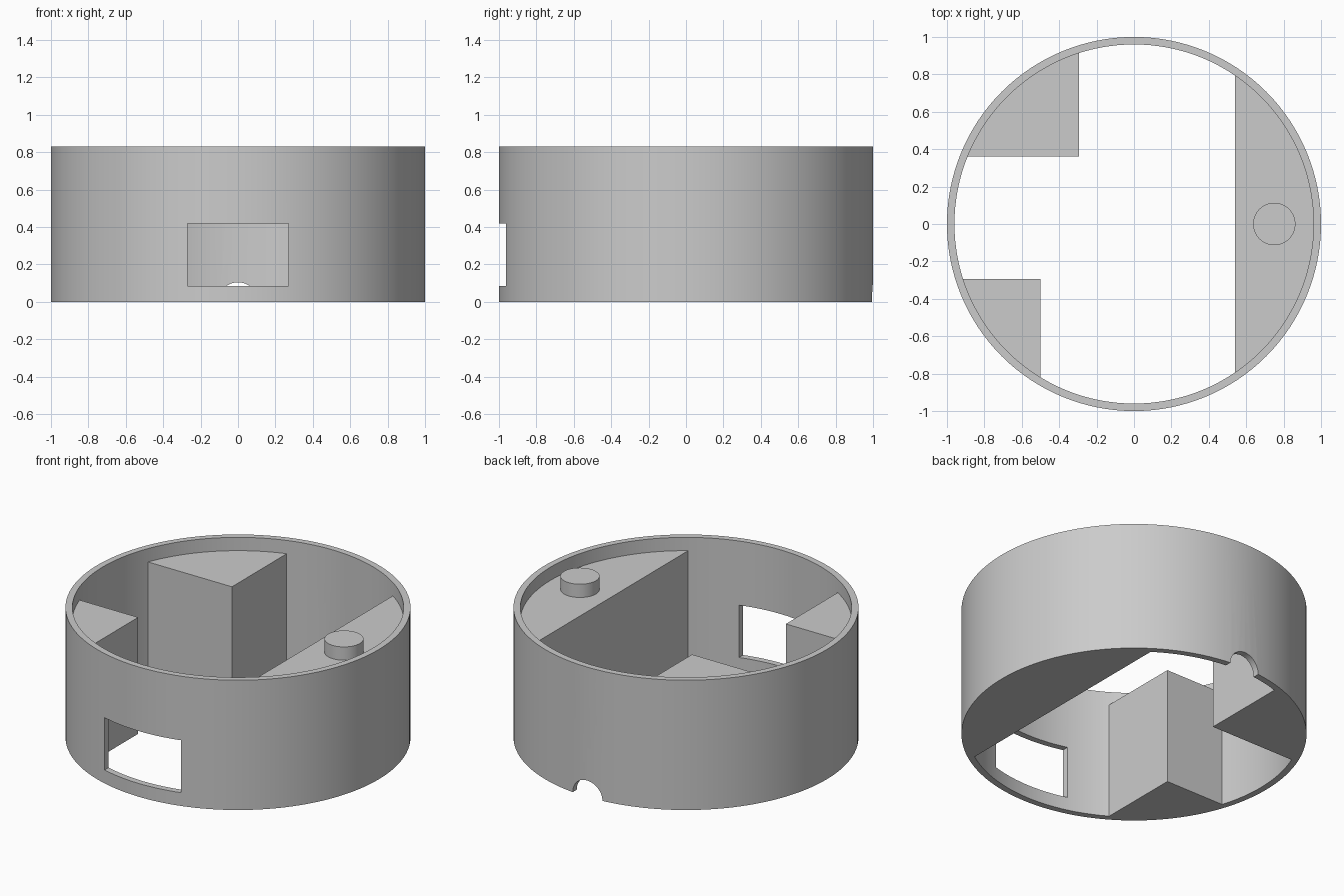
import bpy, bmesh
from math import pi, sin, cos, acos, asin

OUTER, INNER, HEIGHT = 1.0, 0.96, 0.83
SHELF = 0.745
SEAT_R = INNER + 0.003      # blocks bed slightly into the wall
SEGMENTS = 128

if "Cube" in bpy.data.objects:
    bpy.data.objects.remove(bpy.data.objects["Cube"], do_unlink=True)

grey = bpy.data.materials.new("plain grey")
grey.use_nodes = True
grey.diffuse_color = (0.6, 0.6, 0.6, 1)
grey.node_tree.nodes["Principled BSDF"].inputs["Base Color"].default_value = (0.6, 0.6, 0.6, 1)


def arc(radius, start, end, steps):
    return [(radius * cos(start + (end - start) * i / steps),
             radius * sin(start + (end - start) * i / steps)) for i in range(steps + 1)]


def prism(name, outline, z0, z1):
    """Extrude a closed xy outline from z0 to z1."""
    bm = bmesh.new()
    face = bm.faces.new([bm.verts.new((x, y, z0)) for x, y in outline])
    top = bmesh.ops.extrude_face_region(bm, geom=[face])["geom"]
    for v in top:
        if isinstance(v, bmesh.types.BMVert):
            v.co.z = z1
    bmesh.ops.recalc_face_normals(bm, faces=bm.faces)
    mesh = bpy.data.meshes.new(name)
    bm.to_mesh(mesh)
    bm.free()
    mesh.materials.append(grey)
    obj = bpy.data.objects.new(name, mesh)
    bpy.context.collection.objects.link(obj)
    return obj


def disc(name, radius, z0, z1, sides=SEGMENTS):
    return prism(name, arc(radius, 0, 2 * pi, sides)[:-1], z0, z1)


def activate(obj):
    bpy.ops.object.select_all(action='DESELECT')
    obj.select_set(True)
    bpy.context.view_layer.objects.active = obj


def cut(target, cutter):
    cutter.hide_render = True
    mod = target.modifiers.new("cut", 'BOOLEAN')
    mod.operation, mod.solver, mod.object = 'DIFFERENCE', 'EXACT', cutter
    activate(target)
    bpy.ops.object.modifier_apply(modifier=mod.name)
    bpy.data.objects.remove(cutter, do_unlink=True)


# Round wall, open at top and bottom
wall = disc("round_wall", OUTER, 0, HEIGHT)
cut(wall, disc("bore_cutter", INNER, -0.1, HEIGHT + 0.1))

# Front window
cut(wall, prism("window_cutter", [(-0.27, -1.1), (0.27, -1.1), (0.27, -0.7), (-0.27, -0.7)],
                0.085, 0.42))

# Half-round cable notch at the back
notch = disc("notch_cutter", 0.105, -0.2, 0.2, 48)
notch.rotation_euler.x = pi / 2
notch.location.y = 1.0
bpy.context.view_layer.update()
cut(wall, notch)

# Side shelf bounded by a straight chord
half = acos(0.54 / SEAT_R)
shelf = prism("side_shelf", arc(SEAT_R, -half, half, 48), 0, SHELF)

# Two corner blocks against the opposite wall
back_block = prism("back_corner_block",
                   arc(SEAT_R, acos(-0.295 / SEAT_R), pi - asin(0.36 / SEAT_R), 24)
                   + [(-0.295, 0.36)], 0, SHELF)
front_block = prism("front_corner_block",
                    arc(SEAT_R, pi + asin(0.295 / SEAT_R), 2 * pi - acos(-0.5 / SEAT_R), 24)
                    + [(-0.5, -0.295)], 0, SHELF)

# Round peg on the shelf
peg = disc("shelf_peg", 0.113, SHELF - 0.01, HEIGHT, 64)
peg.location.x = 0.75

for part in (wall, shelf, back_block, front_block, peg):
    activate(part)
    bpy.ops.object.shade_smooth_by_angle(angle=pi / 6)
